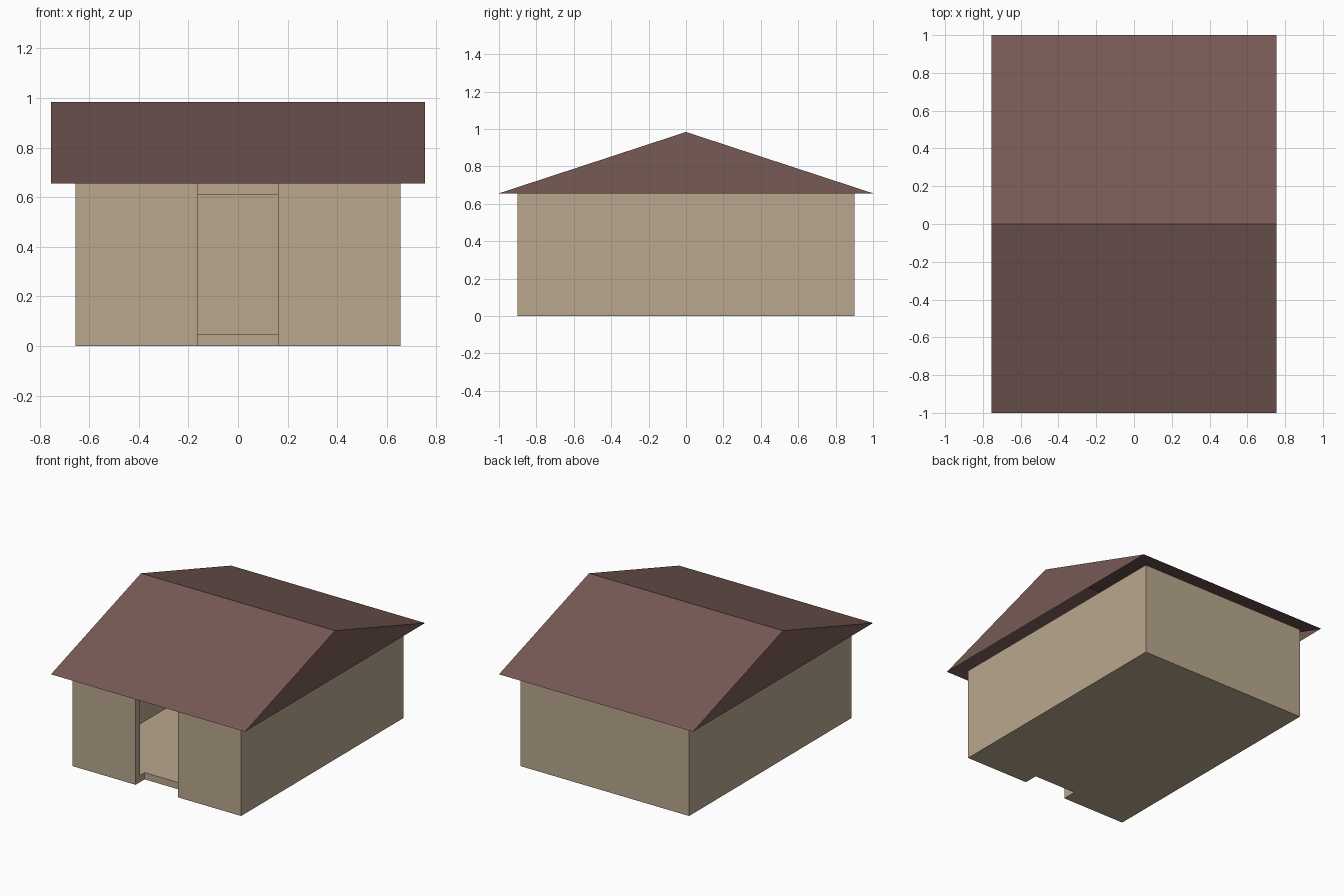
import bpy, bmesh
from mathutils import Matrix, Vector

if "Cube" in bpy.data.objects:
    bpy.data.objects.remove(bpy.data.objects["Cube"])


def srgb(r, g, b):
    f = lambda c: c / 12.92 if c <= 0.04045 else ((c + 0.055) / 1.055) ** 2.4
    return (f(r / 255), f(g / 255), f(b / 255), 1)


def material(name, rgb):
    m = bpy.data.materials.new(name)
    m.diffuse_color = srgb(*rgb)
    m.use_nodes = True
    m.node_tree.nodes["Principled BSDF"].inputs["Base Color"].default_value = m.diffuse_color
    return m


def finish(name, bm, mat=None):
    me = bpy.data.meshes.new(name)
    bm.to_mesh(me)
    bm.free()
    ob = bpy.data.objects.new(name, me)
    bpy.context.collection.objects.link(ob)
    if mat:
        me.materials.append(mat)
    return ob


def add_box(bm, lo, hi, inward=False):
    lo, hi = Vector(lo), Vector(hi)
    mat = Matrix.Translation((lo + hi) / 2) @ Matrix.Diagonal((*(hi - lo), 1))
    verts = bmesh.ops.create_cube(bm, size=1, matrix=mat)["verts"]
    if inward:
        faces = list({f for v in verts for f in v.link_faces})
        bmesh.ops.reverse_faces(bm, faces=faces)


wall_mat = material("tan plaster", (186, 167, 143))
roof_mat = material("brown roof", (119, 90, 85))

HX, HY, HZ, T = 0.656, 0.902, 0.656, 0.048   # house half sizes, height, wall
RX, RY, RZ = 0.754, 1.0, 0.984               # roof half sizes, ridge height
DOOR = 0.164                                 # half width of the doorway

# Hollow walls with floor and ceiling
bm = bmesh.new()
add_box(bm, (-HX, -HY, 0), (HX, HY, HZ))
add_box(bm, (-HX + T, -HY + T, T), (HX - T, HY - T, HZ - T), inward=True)
house = finish("house_walls", bm, wall_mat)

# Full height doorway, also notching the floor and ceiling
bm = bmesh.new()
add_box(bm, (-DOOR, -HY - 0.1, -0.1), (DOOR, -HY + 0.1, HZ + 0.1))
cutter = finish("doorway_cutter", bm)
cutter.hide_render = True
cutter.hide_set(True)
cut = house.modifiers.new("doorway", "BOOLEAN")
cut.operation = "DIFFERENCE"
cut.solver = "EXACT"
cut.object = cutter

# Gable roof shell, open underneath
bm = bmesh.new()
ends = [[bm.verts.new((x, y, z)) for y, z in ((-RY, HZ), (RY, HZ), (0, RZ))]
        for x in (-RX, RX)]
left, right = ends
bm.faces.new(right)
bm.faces.new(left[::-1])
bm.faces.new((left[0], right[0], right[2], left[2]))
bm.faces.new((right[1], left[1], left[2], right[2]))
finish("gable_roof", bm, roof_mat)
